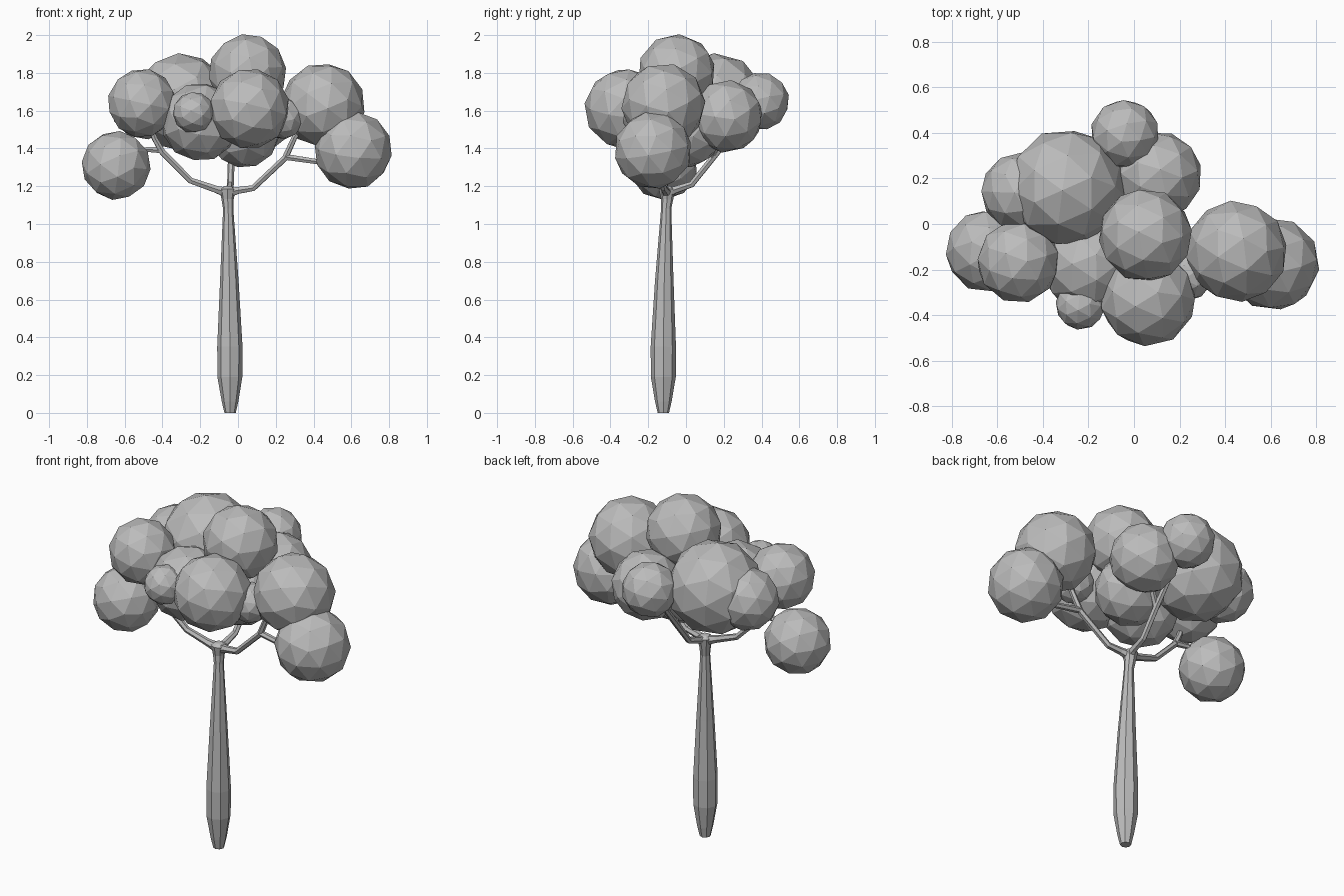
import bpy, random
from mathutils import Euler

random.seed(4)
grey = bpy.data.materials.new("plain_grey")
grey.diffuse_color = (0.5, 0.5, 0.5, 1)


def tube(name, pts, res=2):
    """Faceted tube through (x, y, z, radius) points."""
    cu = bpy.data.curves.new(name, 'CURVE')
    cu.dimensions = '3D'
    cu.bevel_depth = 1.0
    cu.bevel_resolution = res
    cu.use_fill_caps = True
    sp = cu.splines.new('POLY')
    sp.points.add(len(pts) - 1)
    for p, (x, y, z, r) in zip(sp.points, pts):
        p.co = (x, y, z, 1)
        p.radius = r
    tmp = bpy.data.objects.new(name + "_curve", cu)
    bpy.context.collection.objects.link(tmp)
    dg = bpy.context.evaluated_depsgraph_get()
    me = bpy.data.meshes.new_from_object(tmp.evaluated_get(dg))
    bpy.data.objects.remove(tmp)
    me.materials.clear()
    me.materials.append(grey)
    for f in me.polygons:
        f.use_smooth = False
        f.material_index = 0
    ob = bpy.data.objects.new(name, me)
    bpy.context.collection.objects.link(ob)
    return ob


def clump(name, x, y, z, r):
    """Low-poly leaf ball, randomly turned."""
    rot = Euler([random.uniform(0, 6.28) for _ in range(3)])
    bpy.ops.mesh.primitive_ico_sphere_add(subdivisions=2, radius=r * 1.02,
                                          location=(x, y, z), rotation=rot)
    ob = bpy.context.object
    ob.name = name
    ob.data.materials.append(grey)


# Bottle-shaped trunk
tube("trunk", [(-.042, -.12, 0, .030), (-.042, -.12, .06, .044),
               (-.043, -.12, .19, .066), (-.043, -.12, .35, .067),
               (-.046, -.115, .70, .049), (-.052, -.105, 1.08, .027),
               (-.055, -.10, 1.13, .032), (-.055, -.10, 1.185, .044),
               (-.055, -.10, 1.20, .02)])

# Branches with forks
b = .018
tube("left_branch", [(-.055, -.10, 1.165, .03), (-.12, -.11, 1.185, .021),
                     (-.25, -.12, 1.23, b), (-.40, -.14, 1.38, b),
                     (-.44, -.15, 1.45, .016), (-.48, -.16, 1.55, .014)], 1)
tube("left_fork", [(-.40, -.14, 1.39, b), (-.48, -.13, 1.395, .016),
                   (-.58, -.12, 1.35, .014)], 1)
tube("right_branch", [(-.055, -.10, 1.165, .03), (0, -.11, 1.178, .021),
                      (.08, -.12, 1.19, b), (.25, -.15, 1.35, b),
                      (.30, -.16, 1.46, .016), (.38, -.14, 1.56, .014)], 1)
tube("right_fork", [(.25, -.15, 1.355, b), (.42, -.16, 1.33, .016),
                    (.55, -.17, 1.37, .014)], 1)
tube("back_branch", [(-.055, -.10, 1.165, .03), (-.045, -.06, 1.18, .021),
                     (-.04, .03, 1.21, b), (-.035, .15, 1.36, b),
                     (-.035, .24, 1.47, .016), (-.04, .36, 1.6, .014)], 1)
tube("back_fork", [(-.035, .14, 1.36, b), (.07, .2, 1.5, .014)], 1)

# Leaf clumps
clumps = [(-.30, .16, 1.645, .255), (.05, -.05, 1.80, .203),
          (.06, -.325, 1.61, .21), (.45, -.12, 1.63, .22),
          (.61, -.175, 1.39, .203), (-.508, -.165, 1.64, .18),
          (-.645, -.12, 1.31, .18), (-.235, -.355, 1.59, .108),
          (-.20, -.18, 1.54, .205), (-.04, .395, 1.65, .15),
          (.105, .215, 1.57, .19), (-.50, .14, 1.62, .17),
          (.235, -.225, 1.56, .11), (.03, .0, 1.49, .19)]
for i, c in enumerate(clumps):
    clump(f"leaf_clump_{i + 1}", *c)
